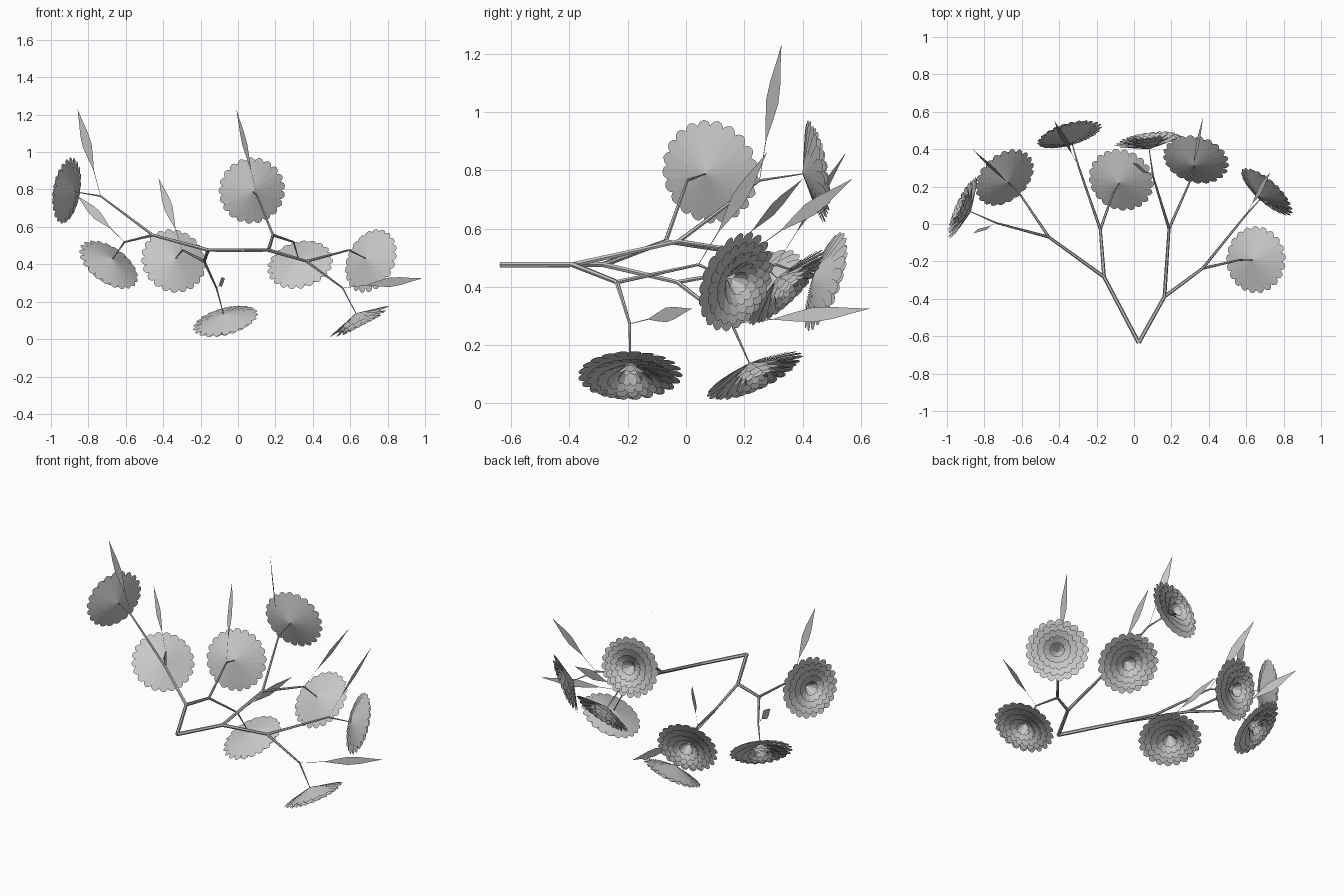
import bpy, math
from mathutils import Vector, Matrix

if "Cube" in bpy.data.objects:
    bpy.data.objects.remove(bpy.data.objects["Cube"])

grey = bpy.data.materials.new("plain_grey")
grey.diffuse_color = (0.58, 0.58, 0.58, 1)
grey.use_nodes = True
grey.node_tree.nodes["Principled BSDF"].inputs["Base Color"].default_value = grey.diffuse_color

V = Vector
ROOT = V((0.025, -0.635, 0.476))
FORK_A = V((-0.16, -0.283, 0.476))
FORK_B = V((0.163, -0.388, 0.476))


def make(name, verts, faces, matrix):
    mesh = bpy.data.meshes.new(name)
    mesh.from_pydata([matrix @ v for v in verts], [], faces)
    mesh.materials.append(grey)
    mesh.update()
    obj = bpy.data.objects.new(name, mesh)
    bpy.context.collection.objects.link(obj)
    return obj


def frame(axis, origin):
    """Matrix whose z runs along axis."""
    return Matrix.Translation(origin) @ axis.to_track_quat('Z', 'Y').to_matrix().to_4x4()


def stem(name, a, b, r1, r2, place, sides=6):
    # tapered closed tube
    length = (b - a).length
    verts = []
    for r, z in ((r1, 0), (r2, length)):
        for i in range(sides):
            t = 2 * math.pi * i / sides
            verts.append(V((r * math.cos(t), r * math.sin(t), z)))
    faces = [(i, (i + 1) % sides, sides + (i + 1) % sides, sides + i) for i in range(sides)]
    faces += [tuple(reversed(range(sides))), tuple(range(sides, 2 * sides))]
    make(name, verts, faces, place @ frame(b - a, a))


# petal rings: (petal count, length, tilt in degrees), from the rim inwards
RINGS = [(21, 0.187, 15), (20, 0.165, 23), (17, 0.138, 32),
         (14, 0.110, 43), (10, 0.080, 57)]
# petal outline: (fraction of length, fraction of half width)
PETAL = [(0.03, 0.06), (0.45, 0.58), (0.8, 1.0), (0.91, 0.9), (0.97, 0.55)]


def flower(name, apex, axis, place):
    # concentric rings of petals opening along the axis
    verts, faces = [], []
    for k, (count, length, tilt) in enumerate(RINGS):
        tilt = math.radians(tilt)
        half = math.pi * 0.8 * length * math.cos(tilt) / count * 1.15
        for i in range(count):
            angle = 2 * math.pi * (i + 0.5 * (k % 2)) / count
            turn = Matrix.Rotation(angle, 3, 'Z') @ Matrix.Rotation(-tilt, 3, 'Y')
            left = [V((t * length, w * half, 0.0015 * w)) for t, w in PETAL]
            right = [V((t * length, -w * half, -0.0015 * w)) for t, w in PETAL]
            n = len(verts)
            m = len(PETAL)
            verts += [turn @ p for p in left + right + [V((length, 0, 0))]]
            faces += [(n + j, n + m + j, n + m + j + 1, n + j + 1) for j in range(m - 1)]
            faces.append((n + m - 1, n + 2 * m - 1, n + 2 * m))
    make(name, verts, faces, place @ frame(axis, apex))


# leaf outline: (fraction of length, half width)
LEAF = [(0.0, 0.001), (0.3, 0.0015), (0.45, 0.015), (0.58, 0.025), (0.72, 0.021), (0.87, 0.009)]


def leaf(name, base, tip, side, place):
    d = tip - base
    across = (side - d * side.dot(d) / d.length_squared).normalized()
    left = [base + d * t + across * w for t, w in LEAF]
    right = [base + d * t - across * w for t, w in LEAF]
    m = len(LEAF)
    faces = [(j, m + j, m + j + 1, j + 1) for j in range(m - 1)]
    faces.append((m - 1, 2 * m - 1, 2 * m))
    make(name, left + right + [tip], faces, place)


UP = V((0, 0, 1))
SLANT = V((-0.848, 0.53, 0))
# each limb end, then its twigs: (node, flower centre, leaf tip, leaf width direction)
LIMBS = [
    (V((-0.455, -0.07, 0.556)), [
        (V((-0.735, 0.005, 0.765)), V((-0.917, 0.085, 0.795)), V((-0.858, -0.05, 1.23)), V((1, 0, 0))),
        (V((-0.607, 0.155, 0.519)), V((-0.693, 0.25, 0.396)), V((-0.863, 0.40, 0.77)), SLANT)]),
    (V((-0.18, -0.03, 0.416)), [
        (V((-0.297, 0.31, 0.476)), V((-0.345, 0.48, 0.417)), V((-0.425, 0.55, 0.862)), SLANT),
        (V((-0.115, 0.157, 0.273)), V((-0.067, 0.237, 0.094)), V((-0.07, 0.632, 0.325)), UP)]),
]


def spray(label, place):
    """One fork with two limbs, four twigs, four leaves and four flowers."""
    for i, (limb, twigs) in enumerate(LIMBS):
        stem(f"{label}_limb_{i}", FORK_A, limb, 0.010, 0.008, place)
        for j, (node, centre, tip, side) in enumerate(twigs):
            tag = f"{label}_{i}{j}"
            axis = (centre - node).normalized()
            apex = centre - axis * 0.05
            stem(f"twig_{tag}", limb, node, 0.008, 0.005, place)
            stem(f"flower_stalk_{tag}", node, apex + axis * 0.006, 0.005, 0.002, place)
            flower(f"flower_{tag}", apex, axis, place)
            leaf(f"leaf_{tag}", node, tip, side, place)


# main branches from the root
stem("left_branch", ROOT, FORK_A, 0.011, 0.010, Matrix())
stem("right_branch", ROOT, FORK_B, 0.011, 0.010, Matrix())

# the right spray is the left one turned about the vertical
spray("left", Matrix())
spray("right", Matrix.Translation(FORK_B) @ Matrix.Rotation(math.radians(-58), 4, 'Z')
      @ Matrix.Translation(-FORK_A))
